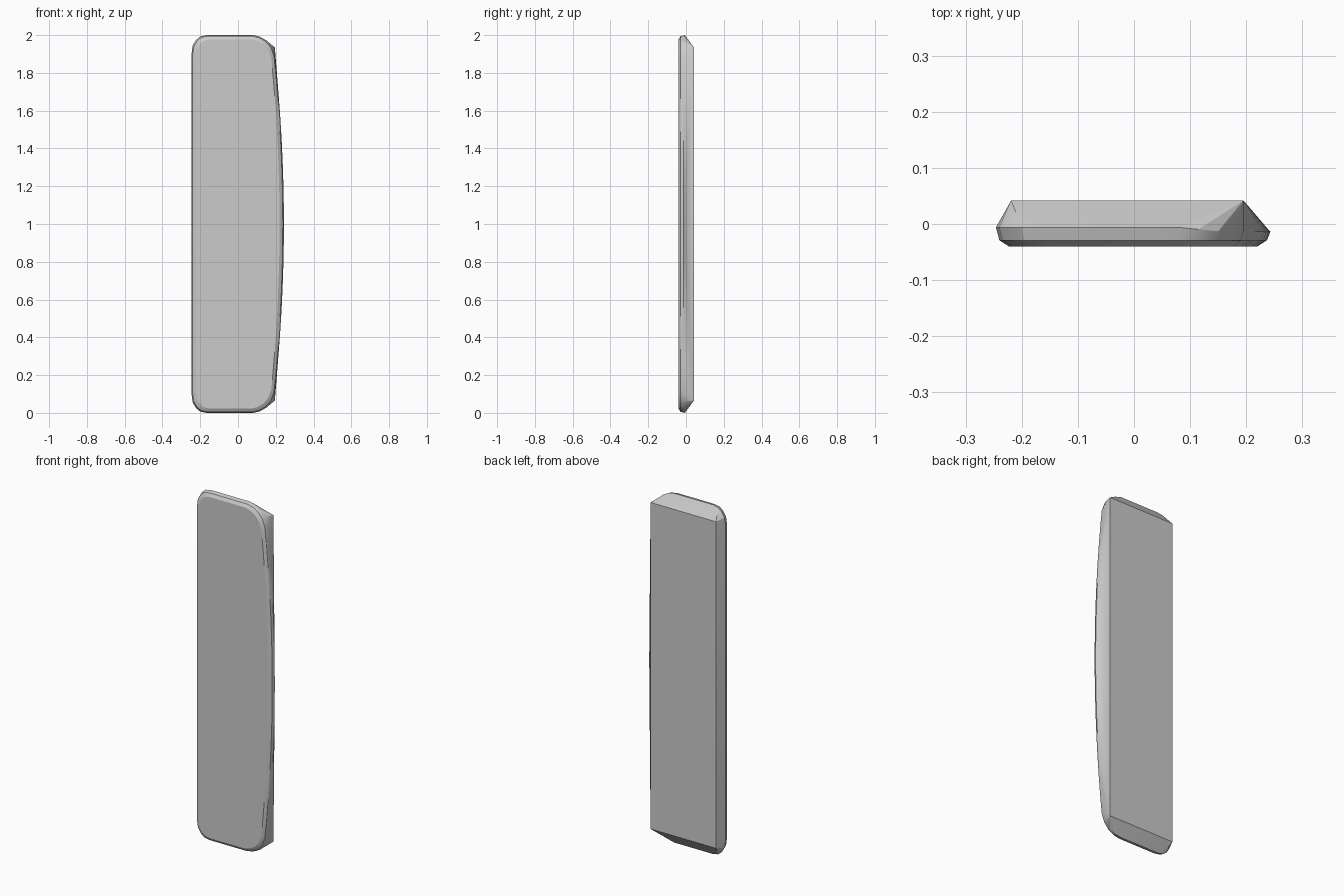
import bpy, bmesh, math

if "Cube" in bpy.data.objects:
    bpy.data.objects.remove(bpy.data.objects["Cube"])

# Upper half of the front outline (x, height above middle), left to right
upper = [(-0.246, 0.90), (-0.240, 0.945), (-0.222, 0.975), (-0.200, 0.993), (-0.165, 1.0),
         (0.08, 1.0), (0.115, 0.992), (0.15, 0.972), (0.178, 0.94), (0.195, 0.895)]
# Bowed right edge from the upper corner to the middle
for i in range(1, 9):
    h = 0.895 * (1 - i / 8)
    upper.append((0.243 - 0.048 * (h / 0.895) ** 2, h))
# Mirror to the lower half
outline = upper + [(x, -h) for x, h in reversed(upper[:-1])]


def ring(bm, inset, y_left, y_right):
    """Add the outline, pulled in by inset, at a depth that varies across."""
    for x, h in outline:
        t = min(max((x - 0.08) / 0.08, 0), 1)
        bm.verts.new((x * (1 - inset / 0.245), y_left + (y_right - y_left) * t,
                      1 + h * (1 - inset)))


# Panel: rounded front, widest rim behind it, tapering to a rectangular back
bm = bmesh.new()
ring(bm, 0.023, -0.040, -0.040)
ring(bm, 0.006, -0.029, -0.029)
ring(bm, 0.0, -0.006, -0.014)
for x in (-0.219, 0.195):
    for z in (0.065, 1.935):
        bm.verts.new((x, 0.042, z))
res = bmesh.ops.convex_hull(bm, input=bm.verts[:])
loose = [v for v in bm.verts if not v.link_faces]
bmesh.ops.delete(bm, geom=loose, context='VERTS')
bmesh.ops.dissolve_limit(bm, angle_limit=math.radians(0.5), verts=bm.verts[:], edges=bm.edges[:])
bmesh.ops.recalc_face_normals(bm, faces=bm.faces[:])

mesh = bpy.data.meshes.new("panel")
bm.to_mesh(mesh)
bm.free()
panel = bpy.data.objects.new("panel", mesh)
bpy.context.collection.objects.link(panel)
bpy.context.view_layer.objects.active = panel
panel.select_set(True)
bpy.ops.object.shade_smooth_by_angle(angle=math.radians(20))
